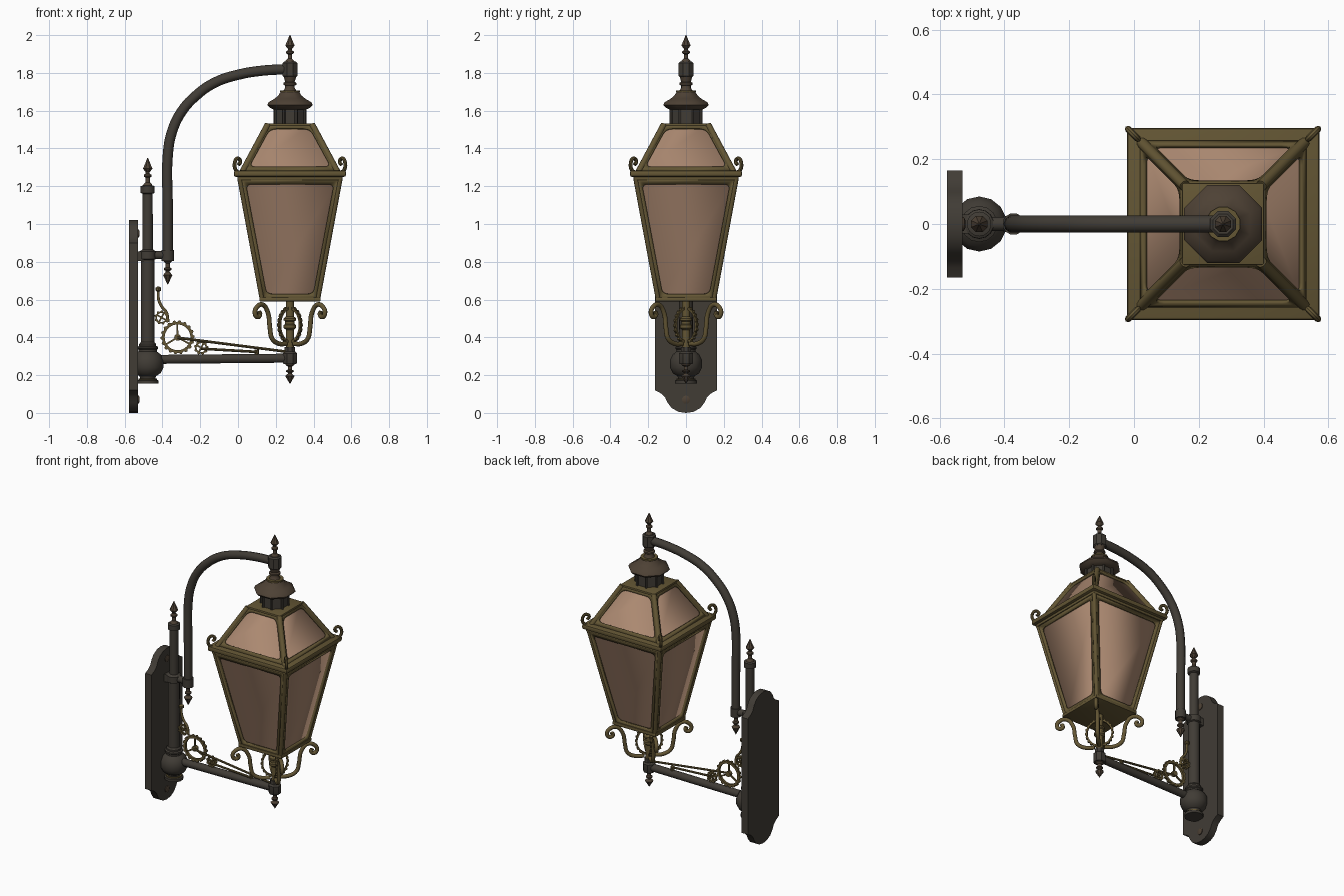
import bpy, bmesh, math
from mathutils import Vector, Matrix

if "Cube" in bpy.data.objects:
    bpy.data.objects.remove(bpy.data.objects["Cube"])

def material(name, rgb):
    m = bpy.data.materials.new(name)
    m.diffuse_color = (*rgb, 1)
    m.use_nodes = True
    m.node_tree.nodes["Principled BSDF"].inputs["Base Color"].default_value = m.diffuse_color
    return m

IRON = material("dark_iron", (0.052, 0.045, 0.036))
BROWN = material("brown_metal", (0.075, 0.053, 0.035))
BRONZE = material("aged_bronze", (0.125, 0.092, 0.034))
GLASS = material("amber_glass", (0.41, 0.25, 0.165))
L = 0.275       # lantern axis
C = -0.478      # wall column axis
PI = math.pi

def finish(name, bm, mat, smooth=35, matrix=None):
    if matrix:
        bm.transform(matrix)
    bmesh.ops.recalc_face_normals(bm, faces=bm.faces)
    me = bpy.data.meshes.new(name)
    bm.to_mesh(me)
    bm.free()
    return link(name, me, mat, smooth)

def link(name, me, mat, smooth):
    me.materials.clear()
    me.materials.append(mat)
    ob = bpy.data.objects.new(name, me)
    bpy.context.collection.objects.link(ob)
    bpy.ops.object.select_all(action='DESELECT')
    ob.select_set(True)
    bpy.context.view_layer.objects.active = ob
    if smooth:
        bpy.ops.object.shade_smooth_by_angle(angle=math.radians(smooth))
    return ob

def lathe(name, profile, x, mat, seg=16, smooth=35, matrix=None):
    bm = bmesh.new()
    rings = [[bm.verts.new((r * math.cos(2 * PI * (i + .5) / seg), r * math.sin(2 * PI * (i + .5) / seg), z))
              for i in range(seg)] for r, z in profile]
    for a, b in zip(rings, rings[1:]):
        for i in range(seg):
            j = (i + 1) % seg
            bm.faces.new((a[i], a[j], b[j], b[i]))
    bm.faces.new(rings[0])
    bm.faces.new(rings[-1])
    return finish(name, bm, mat, smooth, matrix or Matrix.Translation((x, 0, 0)))

def box(name, lo, hi, mat, bevel=0.0):
    bm = bmesh.new()
    bmesh.ops.create_cube(bm, size=1)
    for v in bm.verts:
        v.co = [(a + b) / 2 + c * (b - a) for a, b, c in zip(lo, hi, v.co)]
    if bevel:
        bmesh.ops.bevel(bm, geom=bm.edges[:], offset=bevel, segments=2, affect='EDGES', profile=.5)
    return finish(name, bm, mat)

def tube(name, pts, r, mat, curved=True, res=3):
    cu = bpy.data.curves.new(name, 'CURVE')
    cu.dimensions, cu.bevel_depth, cu.bevel_resolution = '3D', r, res
    cu.use_fill_caps, cu.resolution_u = True, 5
    sp = cu.splines.new('BEZIER')
    sp.bezier_points.add(len(pts) - 1)
    for bp, p in zip(sp.bezier_points, pts):
        bp.co = p
        bp.handle_left_type = bp.handle_right_type = 'AUTO' if curved else 'VECTOR'
    tmp = bpy.data.objects.new("tmp", cu)
    bpy.context.collection.objects.link(tmp)
    bpy.context.view_layer.update()
    me = bpy.data.meshes.new_from_object(tmp.evaluated_get(bpy.context.evaluated_depsgraph_get()))
    bpy.data.objects.remove(tmp)
    return link(name, me, mat, 40)

def finial(name, x, z, h, sign=1):
    rows = [(.026, -.01), (.024, .06), (.012, .14), (.012, .3), (.021, .34), (.021, .4), (.011, .45), (.011, .52)]
    lathe(name + "_stem", [(r, z + sign * t * h) for r, t in rows], x, BROWN, 12)
    tip = [(.012, .5), (.027, .62), (.016, .78), (.002, 1)]
    lathe(name + "_tip", [(r, z + sign * t * h) for r, t in tip], x, BROWN, 8, 25)

def gear(name, r, teeth, spokes, matrix, thick=.016, rim=.014, tooth=.008):
    # toothed ring with spokes and hub, lying in XZ
    bm = bmesh.new()
    n = teeth * 4
    out, inn = [], []
    for i in range(n):
        a = 2 * PI * i / n
        ro = r if i % 4 < 2 else r - tooth
        for lst, rad in ((out, ro), (inn, r - tooth - rim)):
            lst.append(bm.verts.new((rad * math.cos(a), -thick / 2, rad * math.sin(a))))
    faces = [bm.faces.new((out[i], out[(i + 1) % n], inn[(i + 1) % n], inn[i])) for i in range(n)]
    ext = bmesh.ops.extrude_face_region(bm, geom=faces)
    bmesh.ops.translate(bm, vec=(0, thick, 0), verts=[v for v in ext['geom'] if isinstance(v, bmesh.types.BMVert)])
    for k in range(spokes):
        m = (Matrix.Rotation(2 * PI * k / spokes + .5, 4, 'Y') @ Matrix.Translation(((r - rim) / 2, 0, 0))
             @ Matrix.Diagonal((r - rim, thick * .6, .009, 1)))
        bmesh.ops.create_cube(bm, size=1, matrix=m)
    if spokes:
        bmesh.ops.create_cone(bm, cap_ends=True, segments=12, radius1=r * .2, radius2=r * .2, depth=thick * 1.5,
                              matrix=Matrix.Rotation(PI / 2, 4, 'X'))
    return finish(name, bm, BRONZE, 30, matrix)

# wall plate with scalloped ends
half = [(.165, .12), (.135, .105), (.112, .085), (.098, .055), (.075, .025), (.04, .006), (0, 0)]
prof = half + [(-y, z) for y, z in half[-2::-1]]
prof += [(y, 1.02 - z) for y, z in prof[::-1]]
bm = bmesh.new()
f = bm.faces.new([bm.verts.new((-.577, y, z)) for y, z in prof])
ext = bmesh.ops.extrude_face_region(bm, geom=[f])
bmesh.ops.translate(bm, vec=(.047, 0, 0), verts=[v for v in ext['geom'] if isinstance(v, bmesh.types.BMVert)])
finish("wall_plate", bm, IRON, 30)
for i, z in enumerate((.07, .95)):
    lathe(f"plate_screw_{i}", [(.022, 0), (.022, .006), (.012, .01)], 0, BROWN, 12,
          matrix=Matrix.Translation((-.531, 0, z)) @ Matrix.Rotation(PI / 2, 4, 'Y'))

# wall column
lathe("wall_column", [(.058, .155), (.058, .172), (.04, .18), (.045, .195), (.07, .21), (.085, .24), (.085, .28),
      (.07, .31), (.05, .325), (.05, .335), (.056, .34), (.056, .35), (.046, .355), (.046, .365), (.037, .375),
      (.036, .81), (.045, .815), (.045, .855), (.028, .865), (.027, 1.16), (.038, 1.165), (.038, 1.2), (.02, 1.206)], C, IRON, 14)
lathe("column_band", [(.05, .172), (.05, .182)], C, BRONZE, 14)
for i, z in enumerate((.25, .83)):
    box(f"column_bracket_{i}", (-.54, -.03, z - .025), (C, .03, z + .025), IRON)
finial("column_finial", C, 1.2, .15)

# upper swan-neck arm
AX = -.372
tube("upper_arm", [(AX, 0, .82), (AX, 0, 1.1), (AX, 0, 1.36), (-.352, 0, 1.48), (-.302, 0, 1.59), (-.222, 0, 1.68),
     (-.12, 0, 1.75), (0, 0, 1.79), (.13, 0, 1.812), (L, 0, 1.82)], .027, IRON)
tube("arm_link", [(C, 0, .835), (AX, 0, .835)], .022, IRON, False)
lathe("arm_collar", [(.034, .805), (.034, .862)], AX, IRON, 12)
finial("arm_drop", AX, .81, .13, -1)

# lower arm
tube("lower_arm", [(C, 0, .283), (L, 0, .29)], .025, IRON, False)
lathe("lower_arm_collar", [(.036, .258), (.04, .265), (.04, .315), (.03, .325), (.03, .35)], L, IRON, 8, 30)
finial("bottom_drop", L, .26, .105, -1)

# gear train and rods over the lower arm
T = Matrix.Translation
gear("large_gear", .09, 18, 3, T((-.32, 0, .4)))
gear("upper_small_gear", .038, 9, 4, T((-.405, 0, .505)), rim=.008, tooth=.006)
gear("lower_small_gear", .038, 9, 4, T((-.195, 0, .345)), rim=.008, tooth=.006)
tube("long_rod", [(-.32, -.012, .398), (.25, -.012, .325)], .007, BRONZE, False, 2)
tube("short_rod", [(-.195, -.014, .34), (.1, -.014, .323)], .007, BRONZE, False, 2)
lathe("rod_pin", [(.012, .308), (.012, .336)], .1, BRONZE, 10)
tube("gear_scroll", [(-.37, 0, .48), (-.378, 0, .53), (-.405, 0, .565), (-.42, 0, .6), (-.422, 0, .655)], .008, BRONZE)
lathe("scroll_ball", [(.004, .64), (.016, .648), (.016, .662), (.004, .67)], -.422, BRONZE, 10)

# lantern stem, cage rings and four scrolls
lathe("lantern_stem", [(.022, .34), (.022, .44), (.034, .45), (.034, .465), (.026, .47), (.026, .485), (.034, .49),
      (.034, .5), (.022, .51), (.022, .6)], L, BRONZE, 12)
for k in range(2):
    gear(f"cage_ring_{k}", .088, 22, 0, T((L, 0, .465)) @ Matrix.Rotation(PI / 4 + k * PI / 2, 4, 'Z') @
         Matrix.Diagonal((1, 1, 1.15, 1)), rim=.009, tooth=.006)
scroll = [(.03, .365), (.09, .368), (.135, .395), (.15, .45), (.165, .53), (.205, .573), (.248, .56), (.262, .53),
          (.245, .508), (.225, .52), (.232, .537)]
curl = [(.365, 1.27), (.405, 1.285), (.413, 1.325), (.392, 1.348), (.372, 1.33), (.385, 1.314)]
for k in range(4):
    a = PI / 4 + k * PI / 2
    diag = lambda pts: [(L + r * math.cos(a), r * math.sin(a), z) for r, z in pts]
    tube(f"base_scroll_{k}", diag(scroll), .0125, BRONZE)
    tube(f"eave_curl_{k}", diag(curl), .01, BRONZE, True, 2)
    tube(f"body_post_{k}", diag([(.147 * 1.414, .6), (.266 * 1.414, 1.24)]), .013, BRONZE, False)
    tube(f"roof_ridge_{k}", diag([(.252 * 1.414, 1.275), (.118 * 1.414, 1.525)]), .017, BRONZE, False)

def frame(name, z0, w0, z1, w1, m, rc=.03):
    # four trapezoid panels with rounded openings
    h = math.hypot(z1 - z0, w1 - w0)
    wid = lambda s: w0 + (w1 - w0) * s / h
    outer = [Vector(p) for p in ((-w0, 0), (w0, 0), (w1, h), (-w1, h))]
    a, b = wid(m) - m, wid(h - m) - m
    inner = [Vector(p) for p in ((-a, m), (a, m), (b, h - m), (-b, h - m))]
    bm = bmesh.new()
    for k in range(4):
        rot = Matrix.Rotation(k * PI / 2, 3, 'Z')
        place = lambda p: bm.verts.new(rot @ Vector((p.x, -wid(p.y), z0 + (z1 - z0) * p.y / h)))
        ov, iv = [place(p) for p in outer], []
        for i, c in enumerate(inner):
            p0 = c + (inner[i - 1] - c).normalized() * rc
            p2 = c + (inner[(i + 1) % 4] - c).normalized() * rc
            iv.append([place(p0 * (1 - t) ** 2 + c * 2 * t * (1 - t) + p2 * t * t) for t in (0, .25, .5, .75, 1)])
        for i in range(4):
            j = (i + 1) % 4
            for q in range(4):
                bm.faces.new((ov[i], iv[i][q + 1], iv[i][q]))
            bm.faces.new((ov[i], ov[j], iv[j][0], iv[i][4]))
    ob = finish(name + "_frame", bm, BRONZE, 20, T((L, 0, 0)))
    mod = ob.modifiers.new("thickness", 'SOLIDIFY')
    mod.thickness, mod.offset = .012, 0
    # glass shell just behind the openings, softly shaded round the corners
    bm = bmesh.new()
    low, top = ([bm.verts.new((x * (w - .008), y * (w - .008), z)) for x, y in ((-1, -1), (1, -1), (1, 1), (-1, 1))]
                for w, z in ((w0, z0), (w1, z1)))
    for i in range(4):
        j = (i + 1) % 4
        bm.faces.new((low[i], low[j], top[j], top[i]))
    finish(name + "_glass", bm, GLASS, 120, T((L, 0, 0)))

frame("body", .6, .148, 1.24, .268, .03)
frame("roof", 1.28, .252, 1.525, .118, .024, .035)

def slab(name, w, z0, z1, mat, bevel=.005):
    box(name, (L - w, -w, z0), (L + w, w, z1), mat, bevel)

slab("lantern_floor", .162, .59, .612, BRONZE)
slab("lower_eave", .278, 1.232, 1.252, BRONZE)
slab("upper_eave", .297, 1.25, 1.283, BRONZE, .01)
slab("roof_top", .127, 1.515, 1.533, BRONZE)

# ventilator drum, cap and crown
lathe("vent_drum", [(.082, 1.53), (.082, 1.61)], L, IRON, 8, 20)
for k in range(8):
    a = (k + .5) * PI / 4
    x, y = L + .085 * math.cos(a), .085 * math.sin(a)
    tube(f"vent_rib_{k}", [(x, y, 1.53), (x, y, 1.615)], .009, IRON, False, 1)
lathe("vent_cap", [(.09, 1.605), (.115, 1.615), (.13, 1.63), (.122, 1.645), (.09, 1.662), (.066, 1.68), (.054, 1.7),
      (.05, 1.705)], L, BROWN, 8, 50)
lathe("cap_bead", [(.054, 1.698), (.054, 1.708)], L, BRONZE, 12)
lathe("crown_neck", [(.04, 1.7), (.026, 1.72), (.026, 1.732), (.036, 1.737), (.036, 1.747), (.026, 1.752), (.03, 1.765),
      (.036, 1.785)], L, BROWN, 12)
lathe("crown_block", [(.036, 1.778), (.043, 1.784), (.043, 1.852), (.034, 1.86)], L, IRON, 8, 30)
finial("crown_finial", L, 1.855, .145)
